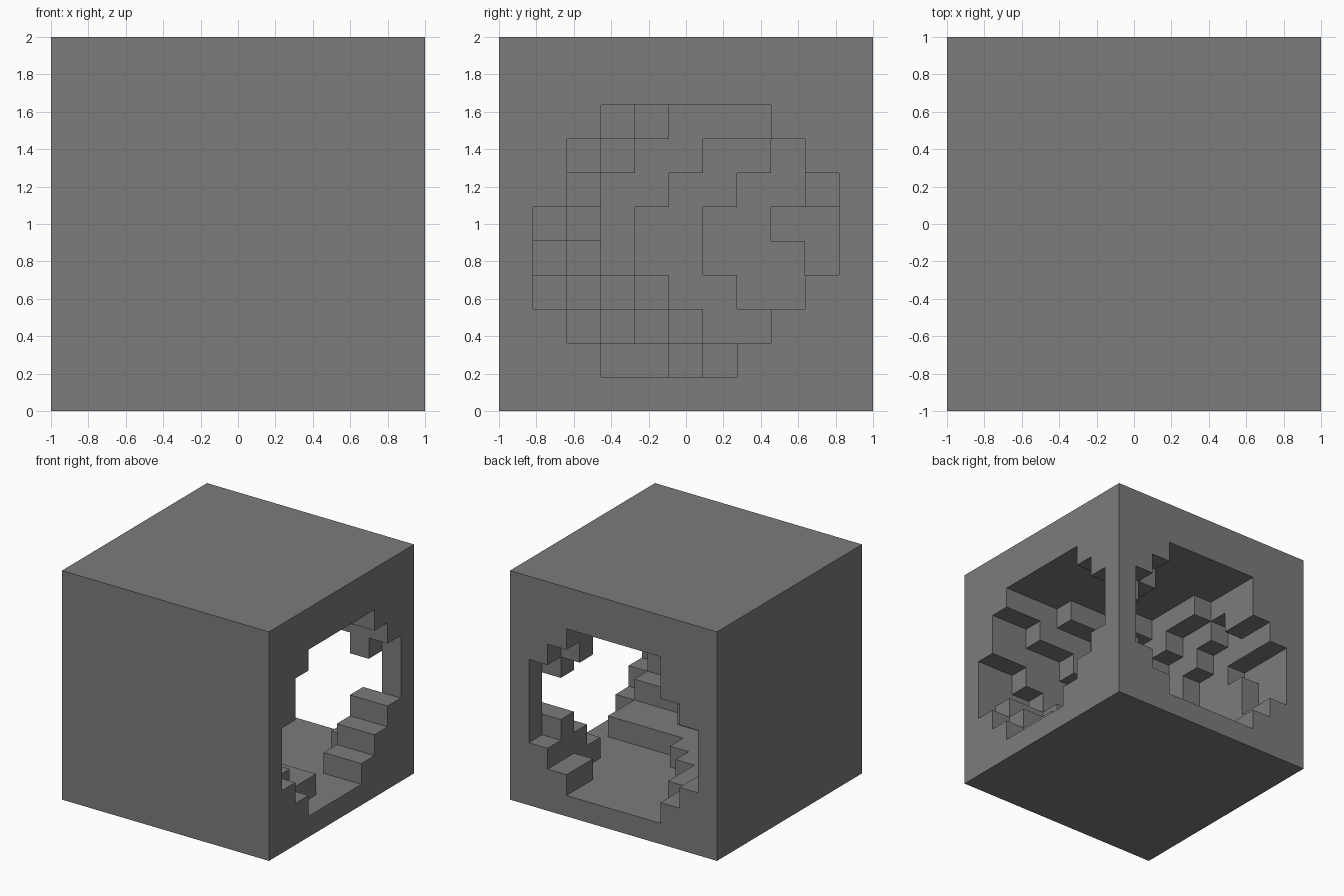
import bpy
import bmesh
from mathutils import Vector

if "Cube" in bpy.data.objects:
    bpy.data.objects.remove(bpy.data.objects["Cube"], do_unlink=True)

N = 11
S = 2 / N

# Stepped tunnel, one entry per level from the lowest up:
# first open column of each row (rows counted from the front, x = solid row)
OUTER = ["xxxaa654433", "xxa75433222", "xa854332211", "x8543322211",
         "x9643322111", "xx744332222", "xx964433233", "xxx85444333"]
# last open column of each row
INNER = ["xxxaaaa8877", "xxaaaaaa888", "xaaaaaaaa89", "xaaaaaaaaa9",
         "xaaaaaaaaa9", "xxaaaaaaa89", "xxaaaaaaa78", "xxxaaaaa777"]

# Cells carved out of the block
carved = set()
for level, (outer, inner) in enumerate(zip(OUTER, INNER), 1):
    for row, (lo, hi) in enumerate(zip(outer, inner)):
        if lo != "x":
            for col in range(int(lo, 16), int(hi, 16) + 1):
                carved.add((col, row, level))
carved.add((10, 9, 6))  # small pocket beside the corner post


def is_solid(cell):
    return all(0 <= c < N for c in cell) and cell not in carved


def corner(p):
    return Vector((p[0] * S - 1, p[1] * S - 1, p[2] * S))


# Skin of the block: one square wherever a solid cell meets an open one
bm = bmesh.new()
cells = [(i, j, k) for i in range(N) for j in range(N) for k in range(N)]
for cell in cells:
    if not is_solid(cell):
        continue
    for axis in range(3):
        for side in (0, 1):
            near = list(cell)
            near[axis] += 2 * side - 1
            if is_solid(tuple(near)):
                continue
            u, v = (axis + 1) % 3, (axis + 2) % 3
            ring = []
            for du, dv in ((0, 0), (1, 0), (1, 1), (0, 1)):
                p = list(cell)
                p[axis] += side
                p[u] += du
                p[v] += dv
                ring.append(bm.verts.new(corner(p)))
            bm.faces.new(ring if side else ring[::-1])

bmesh.ops.remove_doubles(bm, verts=bm.verts[:], dist=0.001)
bmesh.ops.dissolve_limit(bm, angle_limit=0.01, verts=bm.verts[:], edges=bm.edges[:])
bmesh.ops.triangulate(bm, faces=[f for f in bm.faces if len(f.verts) > 4])

mesh = bpy.data.meshes.new("tunnelled_block")
bm.to_mesh(mesh)
bm.free()
block = bpy.data.objects.new("tunnelled_block", mesh)
bpy.context.collection.objects.link(block)

# Plain stone colour
grey = bpy.data.materials.new("stone_grey")
grey.use_nodes = True
colour = (0.2, 0.2, 0.2, 1)
grey.diffuse_color = colour
grey.node_tree.nodes["Principled BSDF"].inputs["Base Color"].default_value = colour
mesh.materials.append(grey)
